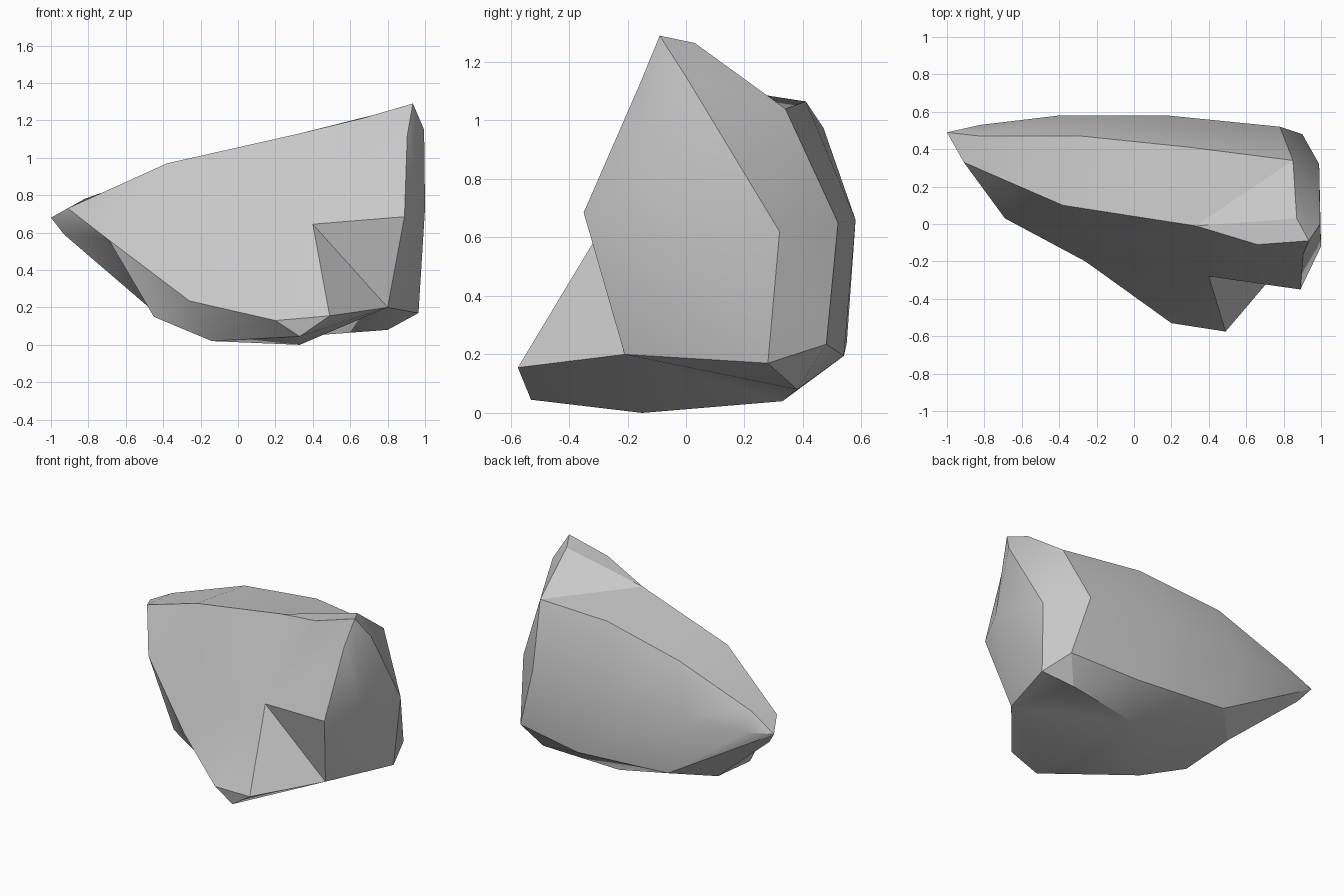
import bpy
import bmesh
import math

# Remove the default cube only
default_cube = bpy.data.objects.get("Cube")
if default_cube:
    bpy.data.objects.remove(default_cube, do_unlink=True)

bm = bmesh.new()


def make_material(name, colour):
    material = bpy.data.materials.new(name)
    material.use_nodes = True
    material.diffuse_color = colour
    shader = next(n for n in material.node_tree.nodes if n.type == "BSDF_PRINCIPLED")
    shader.inputs["Base Color"].default_value = colour
    return material


def corners(*points):
    return [bm.verts.new(p) for p in points]


def fan(hub, *ring):
    """Triangles from one corner to each step along a ring."""
    for a, b in zip(ring, ring[1:]):
        bm.faces.new((hub, a, b))


def bridge(first, second):
    """Facets between two ridges; a repeated corner narrows a facet to a triangle."""
    for a, b, c, d in zip(first, first[1:], second[1:], second):
        facet = list(dict.fromkeys((a, b, c, d)))
        if len(facet) > 2:
            bm.faces.new(facet)


# Left tip and lower front edge
tip, tip_front, tip_low, cheek = corners((-1, .49, .68), (-.91, .33, .73), (-.93, .44, .59), (-.69, .03, .56))
chin, toe_left, toe_low = corners((-.26, -.2, .235), (.2, -.53, .13), (.33, -.53, .045))

# Ridges along the top and the back
crest_left, crest_mid, crest_right, peak = corners(
    (-.38, .1, .97), (.33, -.01, 1.13), (.66, -.11, 1.21), (.935, -.09, 1.29))
back_ridge = corners((-.82, .47, .78), (-.28, .47, .975), (.3, .41, 1.065), (.85, .34, 1.04))
back_bulge = corners((-.82, .53, .66), (-.4, .58, .66), (.18, .58, .66), (.78, .52, .65))
peak_back, = corners((.87, .03, 1.265))

# Right end
brow, shoulder, flank, hip, heel_back, corner_back = corners(
    (.905, -.16, 1.12), (.995, 0, 1.15), (1, -.12, .73), (.99, .32, .62), (.965, .28, .17), (.9, .48, .235))

# Chipped notch at the lower front
notch_toe, notch_heel, notch_lip, notch_deep = corners(
    (.49, -.575, .155), (.8, -.21, .2), (.89, -.35, .685), (.4, -.28, .645))

# Underside
keel_left, keel_mid, keel_right, belly, belly_left = corners(
    (-.45, -.04, .15), (-.14, -.11, .02), (.33, -.15, 0), (.27, .33, .04), (-.47, .33, .195))
base_right, base_back, base_left = corners((.8, .38, .08), (.43, .54, .195), (-.25, .55, .24))

# Front face and notch, all meeting at the deepest point of the notch
fan(notch_deep, notch_lip, brow, peak, crest_right, crest_mid, crest_left,
    chin, toe_left, notch_toe, notch_heel, notch_lip)
fan(crest_left, tip_front, cheek, chin)

# Sloping top
bridge([tip_front, tip_front, crest_left, crest_mid, crest_mid, crest_mid, crest_right, peak],
       [tip, *back_ridge, peak_back, peak_back, peak_back])

# Rounded back, above and below its widest line
bridge([tip, *back_ridge], [tip, *back_bulge])
bridge([tip, *back_bulge], [tip, base_left, base_left, base_back, corner_back])

# Right end: bevelled back corner and broad flank
bridge([peak, shoulder, hip, hip, heel_back],
       [peak_back, back_ridge[-1], back_ridge[-1], back_bulge[-1], corner_back])
fan(flank, brow, notch_lip, notch_heel, heel_back, hip, shoulder, peak, brow)

# Underside and left tip
fan(keel_right, toe_low, notch_heel, belly, keel_mid, toe_low)
fan(keel_mid, belly, base_left, belly_left, keel_left, chin, toe_left, toe_low)
fan(base_right, notch_heel, heel_back, corner_back, base_back, belly, notch_heel)
fan(toe_low, toe_left, notch_toe, notch_heel)
fan(cheek, chin, keel_left, belly_left, tip_low, tip, tip_front)
fan(base_left, belly_left, tip_low, tip)
fan(base_left, belly, base_back)

bmesh.ops.recalc_face_normals(bm, faces=list(bm.faces))
mesh = bpy.data.meshes.new("boulder")
bm.to_mesh(mesh)
bm.free()
mesh.materials.append(make_material("stone grey", (.58, .58, .58, 1)))
boulder = bpy.data.objects.new("boulder", mesh)
bpy.context.collection.objects.link(boulder)

# Soft facets with crisp ridges
bpy.ops.object.select_all(action="DESELECT")
boulder.select_set(True)
bpy.context.view_layer.objects.active = boulder
bpy.ops.object.shade_smooth_by_angle(angle=math.radians(30))
